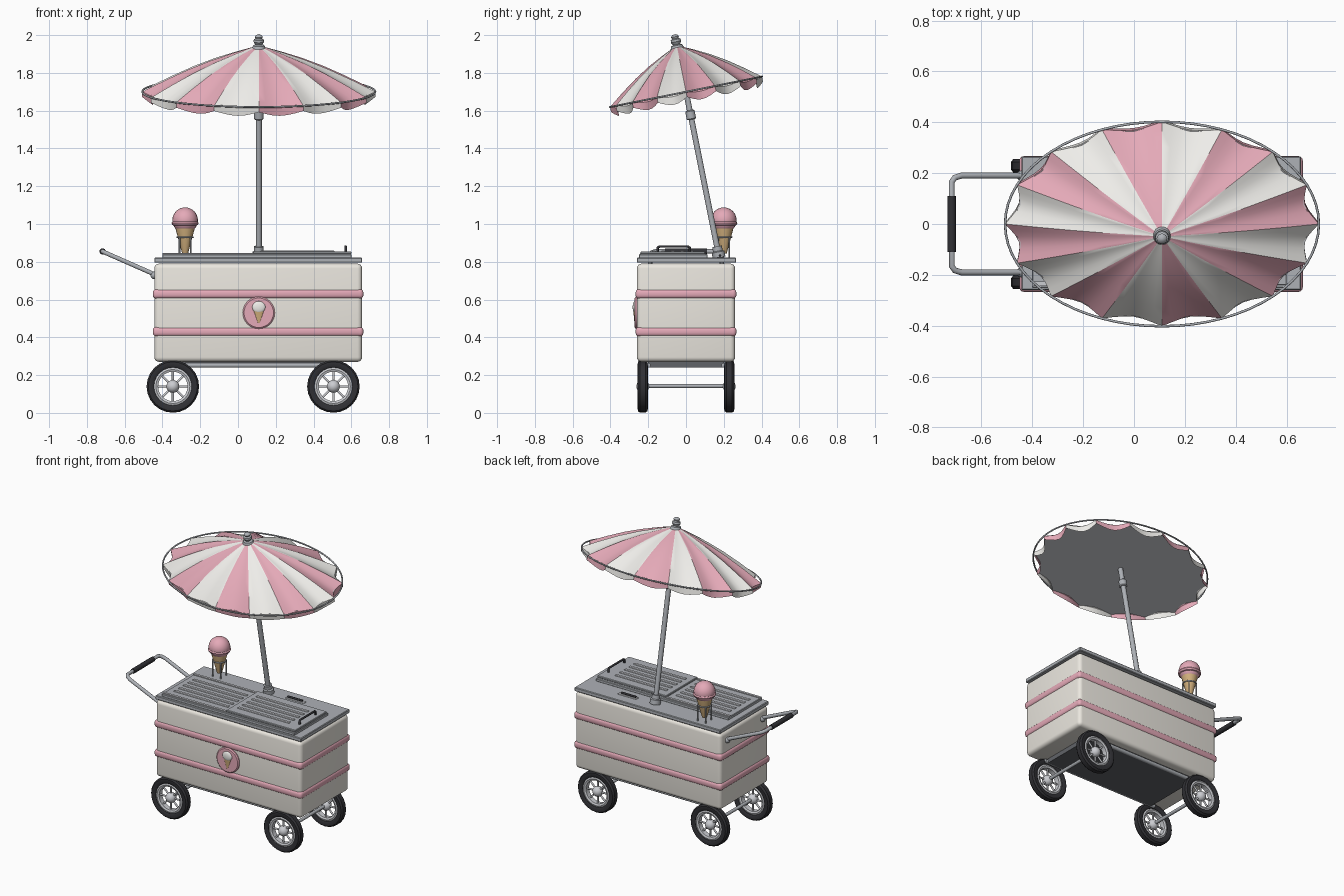
import bpy, bmesh
from math import pi, sin, cos, atan
from mathutils import Matrix, Vector

if "Cube" in bpy.data.objects:
    bpy.data.objects.remove(bpy.data.objects["Cube"])


def mat(name, r, g, b):
    m = bpy.data.materials.new(name)
    m.diffuse_color = (r, g, b, 1)
    m.use_nodes = True
    m.node_tree.nodes["Principled BSDF"].inputs["Base Color"].default_value = m.diffuse_color
    return m


PINK = mat("pink", 0.78, 0.40, 0.48)
CREAM = mat("cream", 0.83, 0.80, 0.74)
WHITE = mat("white", 0.86, 0.85, 0.82)
METAL = mat("metal", 0.42, 0.44, 0.47)
LIGHT = mat("light_metal", 0.6, 0.61, 0.64)
BLACK = mat("black", 0.03, 0.03, 0.035)
DARK = mat("dark_grey", 0.12, 0.125, 0.14)
WAFER = mat("wafer", 0.62, 0.42, 0.2)


def finish(bm, name, *mats):
    bmesh.ops.recalc_face_normals(bm, faces=bm.faces)
    me = bpy.data.meshes.new(name)
    bm.to_mesh(me)
    bm.free()
    ob = bpy.data.objects.new(name, me)
    for m in mats:
        me.materials.append(m)
    bpy.context.collection.objects.link(ob)
    return ob


def box(name, lo, hi, m, bevel=0.0, segs=1):
    bm = bmesh.new()
    bmesh.ops.create_cube(bm, size=1)
    for v in bm.verts:
        v.co = Vector([(l + h) / 2 + c * (h - l) for l, h, c in zip(lo, hi, v.co)])
    if bevel:
        bmesh.ops.bevel(bm, geom=bm.edges[:], offset=bevel, segments=segs, profile=0.5, affect='EDGES')
    return finish(bm, name, m)


def lathe(name, profile, m, matrix, n=24, closed=False):
    """Spin (radius, height) points about z, capping open ends."""
    bm = bmesh.new()
    rings = [[bm.verts.new((r * cos(2 * pi * i / n), r * sin(2 * pi * i / n), h)) for i in range(n)]
             for r, h in profile]
    pairs = list(zip(rings, rings[1:])) + ([(rings[-1], rings[0])] if closed else [])
    for a, b in pairs:
        for i in range(n):
            j = (i + 1) % n
            bm.faces.new((a[i], a[j], b[j], b[i]))
    if not closed:
        bm.faces.new(rings[0])
        bm.faces.new(rings[-1])
    bm.transform(matrix)
    return finish(bm, name, m)


def ball(name, r, centre, m, scale=(1, 1, 1)):
    bm = bmesh.new()
    bmesh.ops.create_uvsphere(bm, u_segments=20, v_segments=12, radius=r)
    bm.transform(Matrix.Translation(centre) @ Matrix.Diagonal((*scale, 1)))
    return finish(bm, name, m)


def tube(name, pts, r, m, cyclic=False, matrix=None):
    cu = bpy.data.curves.new(name, 'CURVE')
    cu.dimensions = '3D'
    cu.bevel_depth, cu.bevel_resolution, cu.use_fill_caps = r, 3, True
    sp = cu.splines.new('POLY')
    sp.points.add(len(pts) - 1)
    for p, q in zip(sp.points, pts):
        p.co = (*q, 1)
    sp.use_cyclic_u = cyclic
    cu.materials.append(m)
    ob = bpy.data.objects.new(name, cu)
    if matrix:
        ob.matrix_world = matrix
    bpy.context.collection.objects.link(ob)
    return ob


T = Matrix.Translation
CX = 0.11
FACE_Y = Matrix.Rotation(pi / 2, 4, 'X')   # turns z axis to -y

# Cart body, bands, counter and chassis
box("body", (-0.443, -0.26, 0.27), (0.657, 0.26, 0.79), CREAM, 0.025, 4)
for z in (0.43, 0.63):
    box("band", (-0.451, -0.267, z - 0.025), (0.664, 0.267, z + 0.025), PINK, 0.018, 3)
box("counter", (-0.443, -0.26, 0.795), (0.657, 0.265, 0.822), METAL, 0.004)
box("chassis", (-0.30, -0.20, 0.24), (0.53, 0.20, 0.272), DARK)
for y in (-0.2, 0.2):
    tube("chassis_rail", [(-0.33, y, 0.252), (0.55, y, 0.252)], 0.013, METAL)

# Lids with raised slats
box("lid_base", (-0.40, -0.25, 0.82), (0.60, 0.115, 0.84), METAL, 0.003)
box("upper_lid", (0.08, -0.24, 0.84), (0.60, 0.10, 0.854), METAL, 0.003)
for x0, x1, z in ((-0.36, 0.05, 0.84), (0.12, 0.51, 0.854)):
    for i in range(5):
        y = -0.17 + i * 0.05
        box("slat", (x0, y - 0.01, z - 0.002), (x1, y + 0.01, z + 0.005), LIGHT, 0.002)
for y in (-0.235, 0.095):
    box("lid_rail", (-0.40, y - 0.008, 0.838), (0.08, y + 0.008, 0.846), LIGHT)
tube("lid_handle", [(0.57, -0.15, 0.85), (0.57, -0.15, 0.875), (0.57, -0.14, 0.881), (0.57, 0.01, 0.881),
                    (0.57, 0.02, 0.875), (0.57, 0.02, 0.85)], 0.007, BLACK)
box("rear_catch_plate", (0.24, 0.165, 0.82), (0.38, 0.195, 0.826), LIGHT, 0.002)
tube("rear_catch", [(0.25, 0.18, 0.832), (0.36, 0.18, 0.832)], 0.007, BLACK)

# Wheels and axles
TYRE = [(0.10, -0.02), (0.112, -0.027), (0.13, -0.026), (0.139, -0.015),
        (0.139, 0.015), (0.13, 0.026), (0.112, 0.027), (0.10, 0.02)]
RIM = [(0.078, -0.017), (0.09, -0.022), (0.103, -0.017), (0.103, 0.017), (0.09, 0.022), (0.078, 0.017)]
for x in (-0.345, 0.505):
    tube("axle", [(x, -0.25, 0.142), (x, 0.25, 0.142)], 0.011, METAL)
    for side in (-1, 1):
        c = Vector((x, side * 0.229, 0.14))
        lathe("tyre", TYRE, BLACK, T(c) @ FACE_Y, 24, True)
        lathe("wheel_rim", RIM, LIGHT, T(c) @ FACE_Y, 24, True)
        ball("hub", 0.034, c, LIGHT)
        for k in range(8):
            a = k * pi / 4
            tube("spoke", [c, c + Vector((cos(a), 0, sin(a))) * 0.085], 0.006, LIGHT)

# Push handle with grip
half = [(-0.43, 0.19, 0.728), (-0.68, 0.19, 0.838), (-0.705, 0.182, 0.849), (-0.717, 0.165, 0.855)]
tube("push_handle", half + [(x, -y, z) for x, y, z in reversed(half)], 0.012, METAL)
tube("handle_grip", [(-0.717, -0.11, 0.855), (-0.717, 0.11, 0.855)], 0.017, BLACK)
for y in (-0.19, 0.19):
    ball("handle_mount", 0.02, (-0.443, y, 0.728), METAL)

# Round front badge with a small cone
lathe("badge", [(0.085, 0), (0.085, 0.008), (0.078, 0.014)], PINK, T((CX, -0.258, 0.53)) @ FACE_Y, 32)
flat = T((CX, -0.272, 0)) @ Matrix.Diagonal((1, 0.25, 1, 1))
lathe("badge_cone", [(0.004, 0.475), (0.03, 0.55)], WAFER, flat, 16)
ball("badge_scoop", 0.035, (CX, -0.272, 0.56), WHITE, (1, 0.3, 0.9))

# Display ice cream in a wire holder
ice = T((-0.28, 0.20, 0))
lathe("display_cone", [(0.016, 0.845), (0.056, 0.995), (0.056, 1.0)], WAFER, ice, 20)
lathe("scoop_lip", [(0.056, 0.99), (0.068, 0.995), (0.072, 1.005), (0.066, 1.015)], PINK, ice, 24)
ball("scoop", 0.068, (-0.28, 0.20, 1.02), PINK)
ring = [(-0.28 + 0.042 * cos(k * pi / 8), 0.2 + 0.042 * sin(k * pi / 8), 0.93) for k in range(16)]
tube("holder_ring", ring, 0.004, METAL, True)
for k in range(4):
    x, y, z = ring[k * 4 + 2]
    tube("holder_leg", [(x, y, z), (x, y, 0.82)], 0.004, METAL)

# Tilted parasol: local z runs up the pole, origin at the rim centre
TILT = T((CX, 0.0, 1.70)) @ Matrix.Rotation(atan(0.2), 4, 'X')
RX, RY, N, SUB = 0.617, 0.41, 16, 6
tube("pole", [(0, 0, -0.88), (0, 0, 0.0)], 0.016, METAL, matrix=TILT)
lathe("pole_socket", [(0.034, -0.895), (0.034, -0.865), (0.026, -0.86), (0.026, -0.835)], METAL, TILT, 20)
lathe("pole_collar", [(0.02, -0.15), (0.025, -0.145), (0.025, -0.105), (0.02, -0.1)], METAL, TILT, 20)
lathe("finial", [(0.036, 0.235), (0.03, 0.25), (0.019, 0.255), (0.028, 0.27), (0.026, 0.282), (0.017, 0.287),
                 (0.021, 0.297), (0.015, 0.305), (0.004, 0.31)], METAL, TILT, 16)

# Canopy of alternating scalloped panels with a hanging valance
bm = bmesh.new()
under = bmesh.new()
count = N * SUB
rows, floor = [], []
STEPS = [0.03, 0.2, 0.4, 0.6, 0.8, 0.93, 1.0]
for t, drop in [(t, 0) for t in STEPS] + [(1.0, 1)]:
    row = []
    for i in range(count):
        a = pi / 2 + 2 * pi * i / count
        s = sin(pi * (i % SUB) / SUB)
        f = t * (1 - 0.07 * s * t)
        z = 0.25 * (1 - t) + 0.022 * sin(pi * t) - 0.012 * s * t - drop * (0.028 + 0.015 * s)
        row.append(bm.verts.new((RX * f * cos(a), RY * f * sin(a), z)))
        if drop:
            floor.append(under.verts.new((RX * f * 0.995 * cos(a), RY * f * 0.995 * sin(a), -0.008)))
    rows.append(row)
for a, b in zip(rows, rows[1:]):
    for i in range(count):
        j = (i + 1) % count
        bm.faces.new((a[i], b[i], b[j], a[j])).material_index = (i // SUB) % 2
bm.transform(TILT)
finish(bm, "canopy", PINK, WHITE)
hub = under.verts.new((0, 0, -0.008))
for i in range(count):
    under.faces.new((hub, floor[i], floor[(i + 1) % count]))
under.transform(TILT)
finish(under, "canopy_lining", LIGHT)
tube("canopy_ring", [(RX * cos(k * pi / 32), RY * sin(k * pi / 32), 0) for k in range(64)], 0.005, METAL, True, TILT)

# Smooth shading with crisp edges
meshes = [o for o in bpy.context.scene.objects if o.type == 'MESH']
for o in meshes:
    o.select_set(True)
bpy.context.view_layer.objects.active = meshes[0]
bpy.ops.object.shade_smooth_by_angle(angle=0.6)
